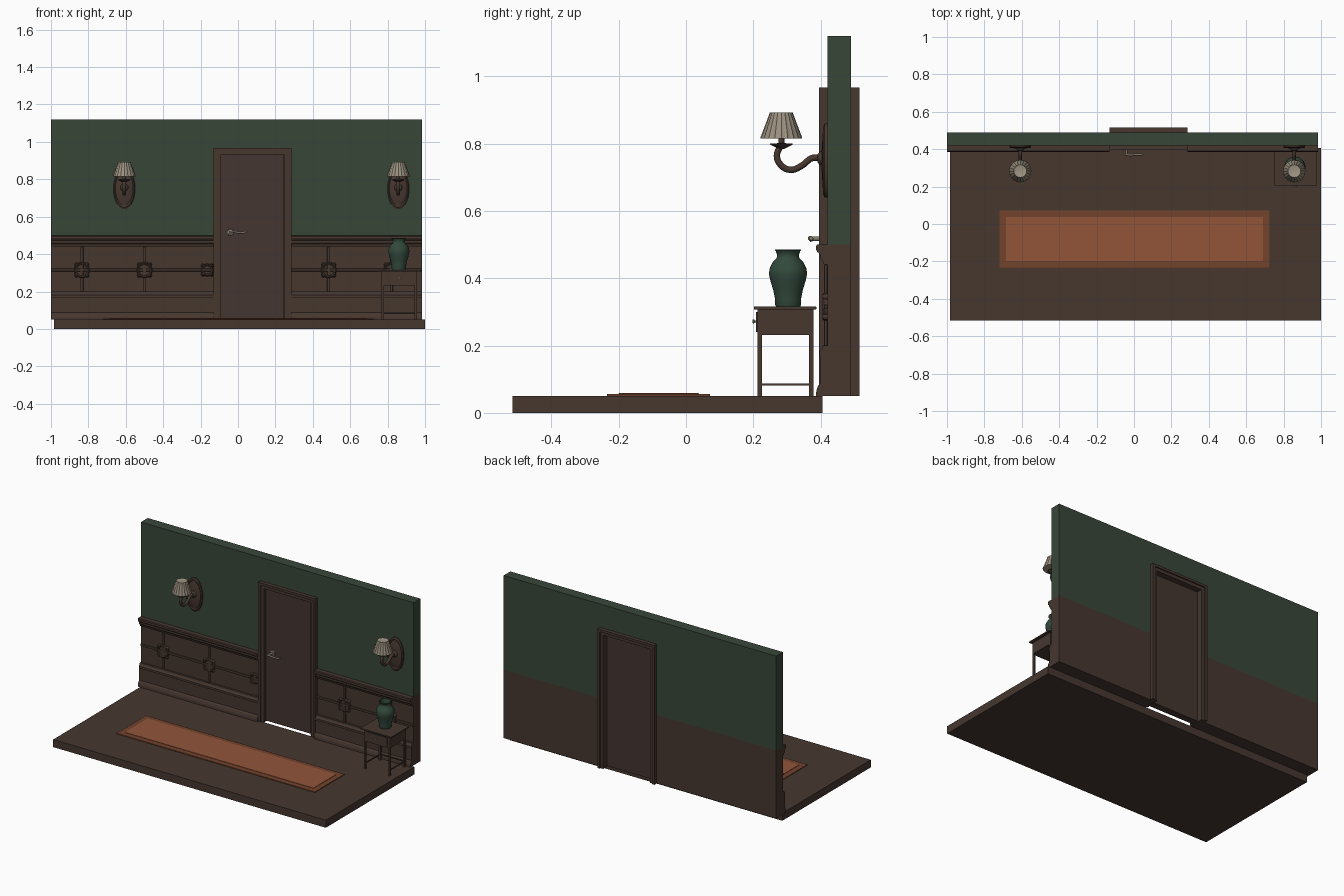
import bpy, bmesh, math
from mathutils import Vector

if "Cube" in bpy.data.objects:
    bpy.data.objects.remove(bpy.data.objects["Cube"])


def mat(name, r, g, b):
    lin = lambda c: ((c / 255 + 0.055) / 1.055) ** 2.4
    m = bpy.data.materials.new(name)
    m.diffuse_color = (lin(r), lin(g), lin(b), 1)
    m.use_nodes = True
    m.node_tree.nodes["Principled BSDF"].inputs["Base Color"].default_value = m.diffuse_color
    return m


BROWN = mat("dark wood", 70, 55, 47)
DOOR = mat("door wood", 68, 54, 48)
GREEN = mat("wall green", 56, 70, 57)
VASE = mat("vase green", 50, 73, 60)
RUG = mat("rug orange", 146, 84, 57)
EDGE = mat("rug border", 114, 66, 44)
CREAM = mat("shade cream", 160, 149, 132)
METAL = mat("pewter", 132, 122, 108)


def finish(name, bm, m, smooth=False):
    bmesh.ops.recalc_face_normals(bm, faces=bm.faces)
    me = bpy.data.meshes.new(name)
    bm.to_mesh(me)
    bm.free()
    ob = bpy.data.objects.new(name, me)
    bpy.context.collection.objects.link(ob)
    me.materials.append(m)
    if smooth:
        bpy.ops.object.select_all(action='DESELECT')
        ob.select_set(True)
        bpy.context.view_layer.objects.active = ob
        bpy.ops.object.shade_smooth_by_angle(angle=math.radians(40))
    return ob


def box(name, x0, x1, y0, y1, z0, z1, m, bevel=0):
    bm = bmesh.new()
    bmesh.ops.create_cube(bm, size=1)
    for v in bm.verts:
        v.co = ((x0, x1)[v.co.x > 0], (y0, y1)[v.co.y > 0], (z0, z1)[v.co.z > 0])
    if bevel:
        bmesh.ops.bevel(bm, geom=bm.edges[:], offset=bevel, segments=2, affect='EDGES', profile=0.5)
    return finish(name, bm, m)


def moulding(name, profile, x0, x1, m):
    """(y, z) profile swept along x"""
    bm = bmesh.new()
    f = bm.faces.new([bm.verts.new((x0, y, z)) for y, z in profile])
    r = bmesh.ops.extrude_face_region(bm, geom=[f])
    bmesh.ops.translate(bm, verts=[v for v in r['geom'] if isinstance(v, bmesh.types.BMVert)], vec=(x1 - x0, 0, 0))
    if f.is_valid is False or len(bm.faces) < len(profile) + 2:
        bm.faces.new([v for v in bm.verts][:len(profile)])
    return finish(name, bm, m)


def lathe(name, profile, center, m, n=32, axis='Z', sx=1, flute=0):
    """(radius, height) profile turned round an axis; axis Y points to -y"""
    bm = bmesh.new()
    rings = []
    for r, h in profile:
        ring = []
        for i in range(n):
            a = 2 * math.pi * i / n
            q = r * (1 - flute * (i % 2))
            x, y = q * math.cos(a), q * math.sin(a)
            p = Vector((x, y, h)) if axis == 'Z' else Vector((x * sx, -h, y))
            ring.append(bm.verts.new(p + Vector(center)))
        rings.append(ring)
    for a, b in zip(rings, rings[1:]):
        for i in range(n):
            bm.faces.new((a[i], a[(i + 1) % n], b[(i + 1) % n], b[i]))
    bm.faces.new(rings[0])
    bm.faces.new(rings[-1])
    return finish(name, bm, m, True)


def tube(name, pts, r, m):
    cu = bpy.data.curves.new(name, 'CURVE')
    cu.dimensions, cu.bevel_depth, cu.bevel_resolution = '3D', r, 3
    cu.use_fill_caps = True
    cu.resolution_u = 6
    sp = cu.splines.new('BEZIER')
    sp.bezier_points.add(len(pts) - 1)
    for b, p in zip(sp.bezier_points, pts):
        b.co = p
        b.handle_left_type = b.handle_right_type = 'AUTO'
    ob = bpy.data.objects.new(name, cu)
    bpy.context.collection.objects.link(ob)
    cu.materials.append(m)
    return ob


# floor and runner rug
box("floor", -0.985, 1, -0.515, 0.405, 0, 0.05, BROWN)
box("rug_border", -0.72, 0.725, -0.235, 0.072, 0.05, 0.056, EDGE, 0.002)
box("rug_field", -0.685, 0.69, -0.2, 0.038, 0.052, 0.0585, RUG, 0.001)

# wall, brown below the chair rail and green above, around the doorway
for side, x0, x1 in (("left", -1, -0.1), ("right", 0.255, 0.985)):
    box(f"wall_lower_{side}", x0, x1, 0.42, 0.49, 0.05, 0.5, BROWN)
    box(f"wall_upper_{side}", x0, x1, 0.42, 0.49, 0.5, 0.94, GREEN)
box("wall_top", -1, 0.985, 0.42, 0.49, 0.94, 1.12, GREEN)

# door casing: raised outer band and lower inner band, same on both faces
for part, o, w, y0, y1 in (("outer", 0, 0.016, 0.395, 0.515), ("inner", 0.014, 0.023, 0.403, 0.507)):
    l, r, t = -0.13 + o, 0.285 - o, 0.967 - o
    box(f"casing_{part}_left", l, l + w, y0, y1, 0.05, t, BROWN)
    box(f"casing_{part}_right", r - w, r, y0, y1, 0.05, t, BROWN)
    box(f"casing_{part}_head", l + w, r - w, y0, y1, t - w, t, BROWN)

# door slab with lever handle
box("door", -0.094, 0.249, 0.422, 0.468, 0.056, 0.93, DOOR)
box("door_stop", 0.24, 0.25, 0.412, 0.422, 0.05, 0.93, DOOR)
lathe("handle_rose", [(0.017, 0), (0.016, 0.006), (0.007, 0.008), (0.007, 0.05)], (-0.04, 0.422, 0.517), METAL, 20, 'Y')
tube("handle_lever", [(-0.048, 0.372, 0.517), (-0.02, 0.368, 0.519), (0.01, 0.372, 0.514), (0.045, 0.372, 0.519)], 0.006, METAL)

# wainscot: baseboard, rails, stiles and rosettes
base = [(0.42, 0.05), (0.386, 0.05), (0.387, 0.065), (0.392, 0.08), (0.4, 0.088), (0.4, 0.165),
        (0.396, 0.172), (0.396, 0.182), (0.404, 0.19), (0.407, 0.2), (0.42, 0.2)]
rail = [(0.42, 0.44), (0.41, 0.44), (0.406, 0.452), (0.398, 0.46), (0.398, 0.472), (0.39, 0.478),
        (0.386, 0.485), (0.386, 0.495), (0.39, 0.5), (0.42, 0.5)]
for side, x0, x1, centers in (("left", -1, -0.13, (-0.835, -0.5, -0.165)), ("right", 0.285, 0.985, (0.485, 0.82))):
    moulding(f"baseboard_{side}", base, x0, x1, BROWN)
    moulding(f"chair_rail_{side}", rail, x0, x1, BROWN)
    box(f"middle_rail_{side}", x0, x1, 0.41, 0.42, 0.308, 0.322, BROWN, 0.003)
    for i, cx in enumerate(centers):
        if cx != -0.165:
            box(f"stile_{side}_{i}", cx - 0.008, cx + 0.008, 0.41, 0.42, 0.2, 0.44, BROWN, 0.003)
        w = 0.034 if cx == -0.165 else 0.042
        lathe(f"rosette_{side}_{i}", [(w, 0), (w, 0.01), (w - 0.005, 0.015), (w - 0.011, 0.012), (w - 0.013, 0.006)],
              (cx, 0.42, 0.315), BROWN, 32, 'Y')
        for k in range(4):
            a = math.pi / 4 + k * math.pi / 2
            lathe(f"rosette_bead_{side}_{i}_{k}", [(0.01, 0), (0.009, 0.01), (0.004, 0.015)],
                  (cx + w * math.cos(a), 0.42, 0.315 + w * math.sin(a)), BROWN, 10, 'Y')

# wall sconces
for side, sx in (("left", -0.608), ("right", 0.857)):
    ob = lathe(f"sconce_plate_{side}", [(0.11, 0), (0.11, 0.008), (0.1, 0.013), (0.09, 0.01), (0.08, 0.014), (0.03, 0.017)],
               (sx, 0.42, 0.75), BROWN, 40, 'Y', 0.53)
    lathe(f"sconce_boss_{side}", [(0.022, 0), (0.02, 0.008), (0.012, 0.014)], (sx, 0.405, 0.756), BROWN, 20, 'Y')
    path = [(0.405, 0.756), (0.375, 0.757), (0.345, 0.735), (0.31, 0.722), (0.28, 0.738), (0.27, 0.765), (0.28, 0.792)]
    tube(f"sconce_arm_{side}", [(sx, y, z) for y, z in path], 0.01, BROWN)
    lathe(f"sconce_cup_{side}", [(0.008, 0.784), (0.02, 0.79), (0.034, 0.797), (0.034, 0.8), (0.009, 0.801), (0.009, 0.83)],
          (sx, 0.283, 0), BROWN, 24)
    lathe(f"sconce_shade_{side}", [(0.052, 0.817), (0.0615, 0.815), (0.0615, 0.819), (0.035, 0.889), (0.035, 0.892), (0.03, 0.89)],
          (sx, 0.283, 0), CREAM, 40, flute=0.06)

# side table
box("table_top", 0.75, 0.975, 0.202, 0.387, 0.307, 0.316, BROWN, 0.002)
box("table_apron", 0.768, 0.957, 0.212, 0.378, 0.232, 0.307, BROWN)
box("table_drawer", 0.785, 0.94, 0.208, 0.213, 0.24, 0.3, BROWN)
lathe("drawer_knob", [(0.003, 0), (0.003, 0.004), (0.006, 0.006), (0.006, 0.009), (0.003, 0.011)], (0.862, 0.208, 0.272), METAL, 12, 'Y')
for i, x in enumerate((0.768, 0.945)):
    for j, y in enumerate((0.213, 0.366)):
        box(f"table_leg_{i}_{j}", x, x + 0.012, y, y + 0.012, 0.05, 0.232, BROWN)
    box(f"table_side_stretcher_{i}", x + 0.003, x + 0.009, 0.22, 0.37, 0.082, 0.088, BROWN)
box("table_back_stretcher", 0.775, 0.95, 0.369, 0.375, 0.082, 0.088, BROWN)

# vase
lathe("vase", [(0.036, 0.316), (0.038, 0.32), (0.038, 0.335), (0.044, 0.365), (0.053, 0.395), (0.0565, 0.412), (0.055, 0.428),
               (0.046, 0.447), (0.034, 0.459), (0.032, 0.468), (0.036, 0.48), (0.039, 0.483), (0.038, 0.486), (0.032, 0.485),
               (0.028, 0.468), (0.028, 0.44)], (0.86, 0.303, 0), VASE, 40)
